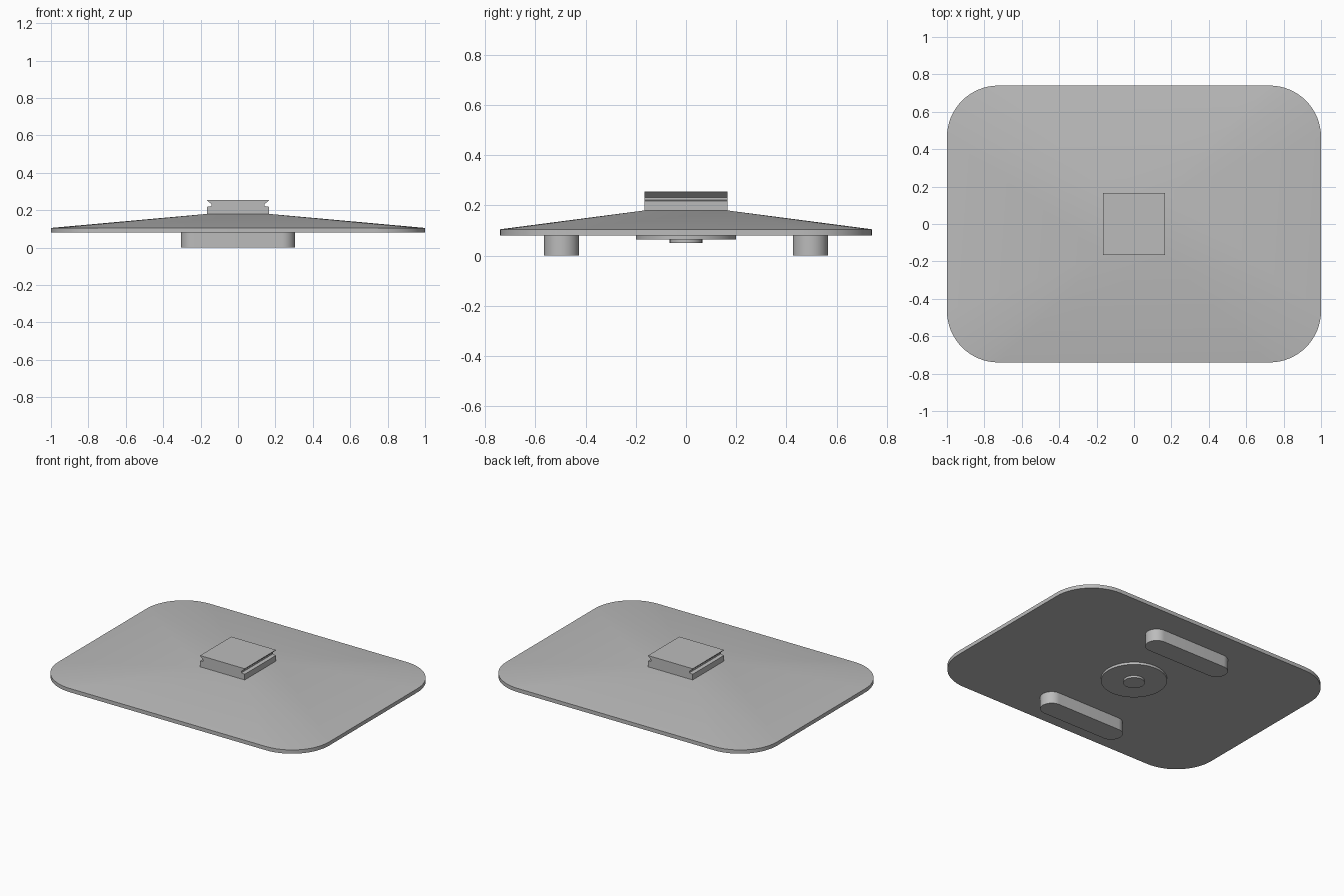
import bpy, bmesh, math

cube = bpy.data.objects.get("Cube")
if cube:
    bpy.data.objects.remove(cube, do_unlink=True)

grey = bpy.data.materials.new("plain grey")
grey.use_nodes = True
colour = (0.5, 0.5, 0.5, 1)
grey.diffuse_color = colour
grey.node_tree.nodes["Principled BSDF"].inputs["Base Color"].default_value = colour


def finish(name, bm, smooth=True):
    bmesh.ops.recalc_face_normals(bm, faces=bm.faces)
    mesh = bpy.data.meshes.new(name)
    bm.to_mesh(mesh)
    bm.free()
    mesh.materials.append(grey)
    obj = bpy.data.objects.new(name, mesh)
    bpy.context.collection.objects.link(obj)
    if smooth:
        bpy.ops.object.select_all(action="DESELECT")
        obj.select_set(True)
        bpy.context.view_layer.objects.active = obj
        bpy.ops.object.shade_smooth_by_angle(angle=math.radians(12))
    return obj


def rounded_outline(hx, hy, r, steps):
    """Corner arcs of a rounded rectangle, one list per corner."""
    corners = []
    for i, (sx, sy) in enumerate([(1, 1), (-1, 1), (-1, -1), (1, -1)]):
        arc = []
        for k in range(steps + 1):
            a = (i + k / steps) * math.pi / 2
            arc.append((sx * (hx - r) + r * math.cos(a), sy * (hy - r) + r * math.sin(a)))
        corners.append(arc)
    return corners


def prism(name, corners, z0, z1):
    bm = bmesh.new()
    face = bm.faces.new([bm.verts.new((x, y, z0)) for arc in corners for x, y in arc])
    bmesh.ops.remove_doubles(bm, verts=bm.verts, dist=1e-5)
    top = bmesh.ops.extrude_face_region(bm, geom=bm.faces[:], use_keep_orig=True)
    verts = [v for v in top["geom"] if isinstance(v, bmesh.types.BMVert)]
    bmesh.ops.translate(bm, verts=verts, vec=(0, 0, z1 - z0))
    return finish(name, bm)


# Sloping base plate: rounded rim rising to a small square
HALF = 0.165
bm = bmesh.new()
corners = rounded_outline(1, 0.74, 0.275, 16)
low = [[bm.verts.new((x, y, 0.08)) for x, y in arc] for arc in corners]
rim = [[bm.verts.new((x, y, 0.105)) for x, y in arc] for arc in corners]
peak = [bm.verts.new((sx * HALF, sy * HALF, 0.18))
        for sx, sy in [(1, 1), (-1, 1), (-1, -1), (1, -1)]]
bm.faces.new(peak)
bm.faces.new([v for arc in low for v in arc])
for i in range(4):
    j = (i + 1) % 4
    for a, b in zip(rim[i], rim[i][1:]):
        bm.faces.new((a, b, peak[i]))
    bm.faces.new((rim[i][-1], rim[j][0], peak[j], peak[i]))
loop_low = [v for arc in low for v in arc]
loop_rim = [v for arc in rim for v in arc]
for k in range(len(loop_low)):
    n = (k + 1) % len(loop_low)
    bm.faces.new((loop_low[k], loop_low[n], loop_rim[n], loop_rim[k]))
finish("base_plate", bm)

# Mounting block with a dovetail groove along each side
half_profile = [(HALF, 0.18), (HALF, 0.218), (0.142, 0.222), (0.142, 0.232),
                (HALF, 0.252), (HALF, 0.255)]
profile = half_profile + [(-x, z) for x, z in reversed(half_profile)]
bm = bmesh.new()
bm.faces.new([bm.verts.new((x, -HALF, z)) for x, z in profile])
side = bmesh.ops.extrude_face_region(bm, geom=bm.faces[:], use_keep_orig=True)
bmesh.ops.translate(bm, vec=(0, 2 * HALF, 0),
                    verts=[v for v in side["geom"] if isinstance(v, bmesh.types.BMVert)])
finish("mounting_block", bm, smooth=False)

# Two rounded feet
for name, y in (("front_foot", -0.495), ("back_foot", 0.495)):
    foot = prism(name, rounded_outline(0.305, 0.07, 0.07, 12), 0, 0.08)
    foot.location.y = y

# Stepped disc under the centre
prism("underside_disc", rounded_outline(0.2, 0.2, 0.2, 16), 0.064, 0.08)
prism("centre_button", rounded_outline(0.065, 0.065, 0.065, 12), 0.05, 0.064)
